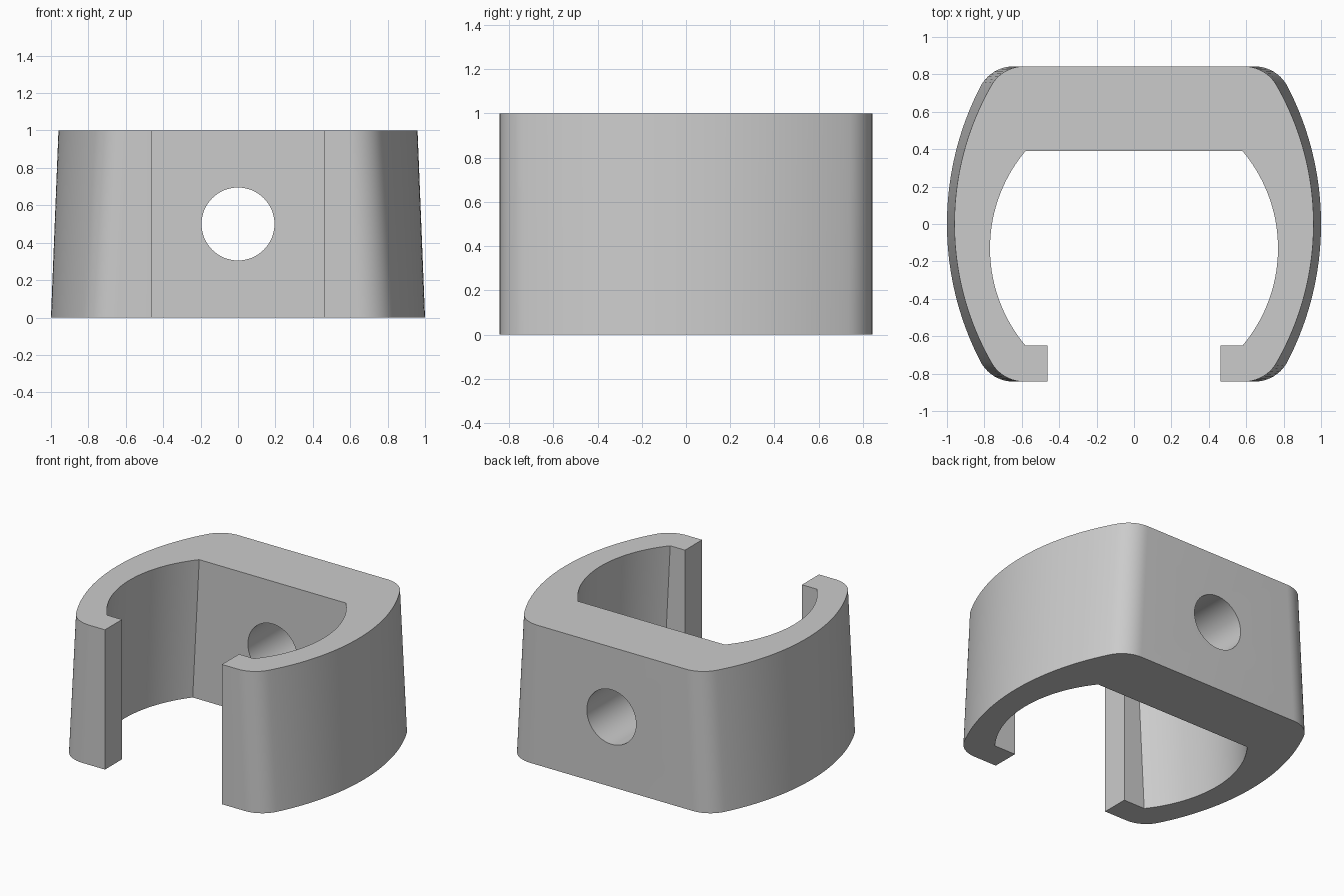
import bpy
import bmesh
from math import sin, cos, asin, atan2, sqrt, pi

if "Cube" in bpy.data.objects:
    bpy.data.objects.remove(bpy.data.objects["Cube"], do_unlink=True)

HEIGHT = 1.0
DEPTH = 0.843          # half depth of the flat front and back
LIP_X = 0.463          # half width of the front opening
LIP_Y = -0.65          # inner face of the lips
WALL_Y = 0.39          # inner face of the back wall
HOLE_RADIUS = 0.195


def arc(cx, cy, r, start, end, steps):
    return [(cx + r * cos(start + (end - start) * i / steps),
             cy + r * sin(start + (end - start) * i / steps))
            for i in range(steps + 1)]


def half_profile(width, radius, inner_width, inner_radius, fillet=0.2):
    """Left half of the clip outline, from back centre round to the inside."""
    # Bowed outer side blended into the flat back and front
    cx = width - radius
    fy = DEPTH - fillet
    fx = cx + sqrt((radius - fillet) ** 2 - fy ** 2)
    a = atan2(fy, fx - cx)
    outer = arc(fx, fy, fillet, pi / 2, a, 10)
    outer += arc(cx, 0, radius, a, -a, 40)[1:]
    outer += arc(fx, -fy, fillet, -a, -pi / 2, 10)[1:]
    # Front lip, then the bowed inner side up to the back wall
    lip = [(LIP_X, -DEPTH), (LIP_X, LIP_Y)]
    b = asin((WALL_Y - LIP_Y) / 2 / inner_radius)
    inner = arc(inner_width - inner_radius, (WALL_Y + LIP_Y) / 2,
                inner_radius, -b, b, 36)
    return outer + lip + inner


def full_profile(*sizes):
    half = half_profile(*sizes)
    return half + [(-x, y) for x, y in reversed(half)]


# Tapered clip body, lofted from the wider base to the narrower top
bm = bmesh.new()
base = [bm.verts.new((x, y, 0)) for x, y in full_profile(1.0, 1.6, 0.81, 0.847)]
top = [bm.verts.new((x, y, HEIGHT)) for x, y in full_profile(0.96, 1.49, 0.77, 0.807)]
bm.faces.new(base)
bm.faces.new(top)
for i in range(len(base)):
    j = (i + 1) % len(base)
    bm.faces.new((base[i], base[j], top[j], top[i]))
bmesh.ops.recalc_face_normals(bm, faces=bm.faces)
mesh = bpy.data.meshes.new("clip_body")
bm.to_mesh(mesh)
bm.free()
body = bpy.data.objects.new("clip_body", mesh)
bpy.context.collection.objects.link(body)

# Round hole through the back wall
bpy.ops.mesh.primitive_cylinder_add(vertices=64, radius=HOLE_RADIUS, depth=1,
                                    location=(0, 0.6, HEIGHT / 2),
                                    rotation=(pi / 2, 0, 0))
cutter = bpy.context.object
cutter.name = "hole_cutter"
cutter.hide_render = True
cut = body.modifiers.new("hole", 'BOOLEAN')
cut.operation = 'DIFFERENCE'
cut.solver = 'EXACT'
cut.object = cutter

bpy.ops.object.select_all(action='DESELECT')
body.select_set(True)
bpy.context.view_layer.objects.active = body
bpy.ops.object.modifier_apply(modifier=cut.name)
bpy.data.objects.remove(cutter, do_unlink=True)

# Plain grey finish
grey = bpy.data.materials.new("light_grey")
grey.use_nodes = True
colour = (0.6, 0.6, 0.6, 1)
grey.diffuse_color = colour
grey.node_tree.nodes["Principled BSDF"].inputs["Base Color"].default_value = colour
body.data.materials.clear()
body.data.materials.append(grey)
bpy.ops.object.shade_smooth_by_angle(angle=pi / 6)
